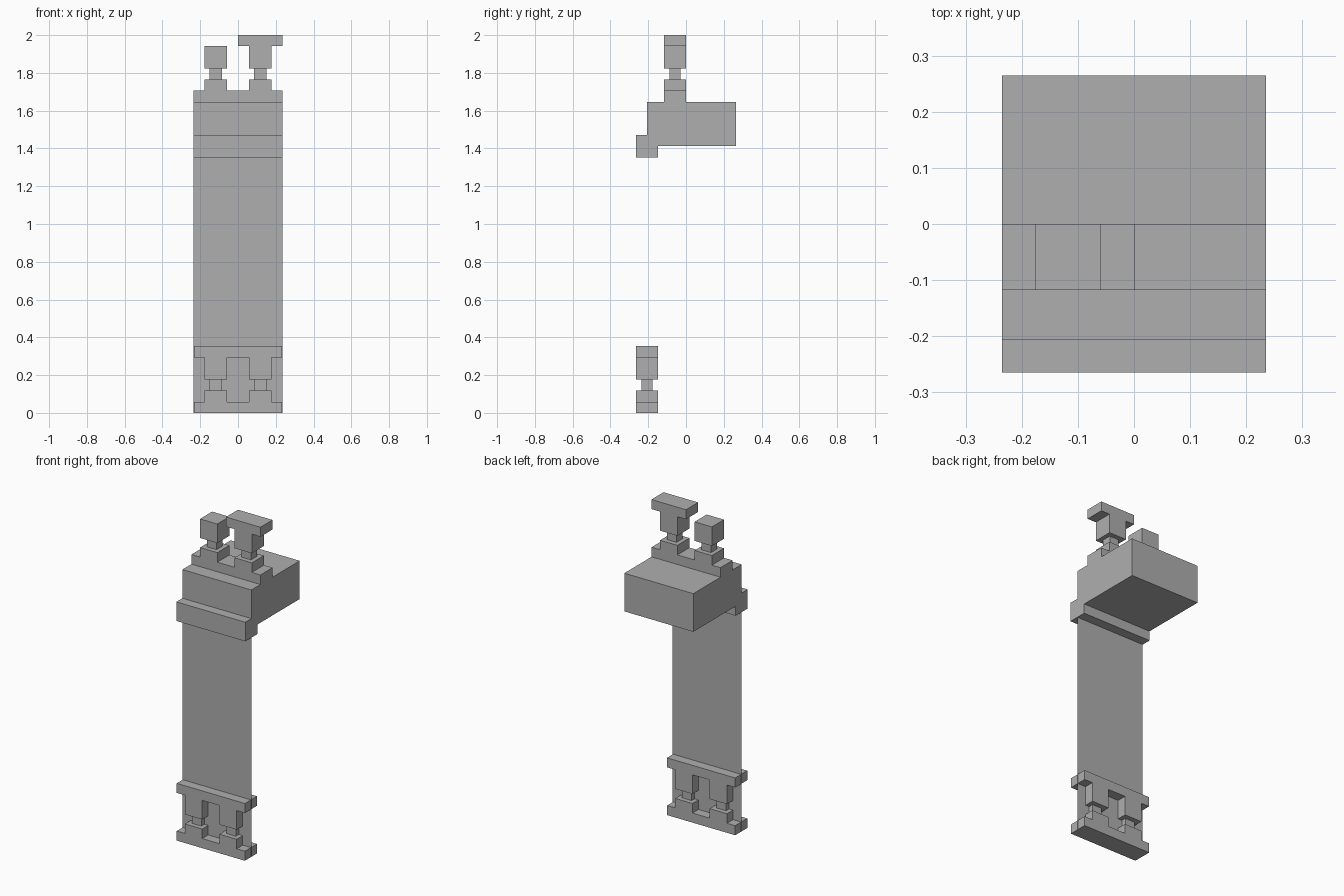
import bpy
from mathutils import Vector

default_cube = bpy.data.objects.get("Cube")
if default_cube:
    bpy.data.objects.remove(default_cube, do_unlink=True)

UNIT = 1 / 17  # the whole design sits on a regular block grid

stone = bpy.data.materials.new("plain_grey")
stone.use_nodes = True
GREY = (0.43, 0.43, 0.43, 1)
stone.diffuse_color = GREY
stone.node_tree.nodes["Principled BSDF"].inputs["Base Color"].default_value = GREY


def add_mesh(name, verts, faces):
    mesh = bpy.data.meshes.new(name)
    mesh.from_pydata([Vector(v) * UNIT for v in verts], [], faces)
    mesh.materials.append(stone)
    obj = bpy.data.objects.new(name, mesh)
    bpy.context.collection.objects.link(obj)
    return obj


def box(name, x, y, z):
    """Box from (min, max) spans in grid units."""
    verts = [(a, b, c) for a in x for b in y for c in z]
    faces = [(0, 1, 3, 2), (4, 6, 7, 5), (0, 4, 5, 1),
             (2, 3, 7, 6), (0, 2, 6, 4), (1, 5, 7, 3)]
    return add_mesh(name, verts, faces)


def post(name, x, y, z):
    """Foot, narrow neck and head, stacked upwards from z."""
    wide, deep = (x - 1, x + 1), (y - 1, y + 1)
    box(name + "_foot", wide, deep, (z, z + 1))
    box(name + "_neck", (x - 0.55, x + 0.55), (y - 0.5, y + 0.5), (z + 1, z + 2))
    box(name + "_head", wide, deep, (z + 2, z + 4))


FULL = (-4, 4)
FRONT = (-4.5, -2.5)
CREST = (-2, 0)

# Main block and front rail
box("main_block", FULL, (-3.5, 4.5), (24, 28))
box("front_rail", FULL, FRONT, (23, 25))

# Thin hanging sheet
add_mesh("hanging_sheet",
         [(-4, -3.5, 0), (4, -3.5, 0), (4, -3.5, 24), (-4, -3.5, 24)],
         [(0, 1, 2, 3)])

# Lower ornament: two bars joined by posts
LOWER = (-3.95, 3.95)
box("lower_bar", LOWER, FRONT, (0, 1))
box("upper_bar", LOWER, FRONT, (5, 6))

# Crest: base with two posts, the left one capped
box("crest_base", FULL, CREST, (28, 29))
box("crest_cap", (0, 4), CREST, (33, 34))

for side, x in (("right", -2), ("left", 2)):
    post("lower_post_" + side, x, -3.5, 1)
    post("crest_post_" + side, x, -1, 29)
